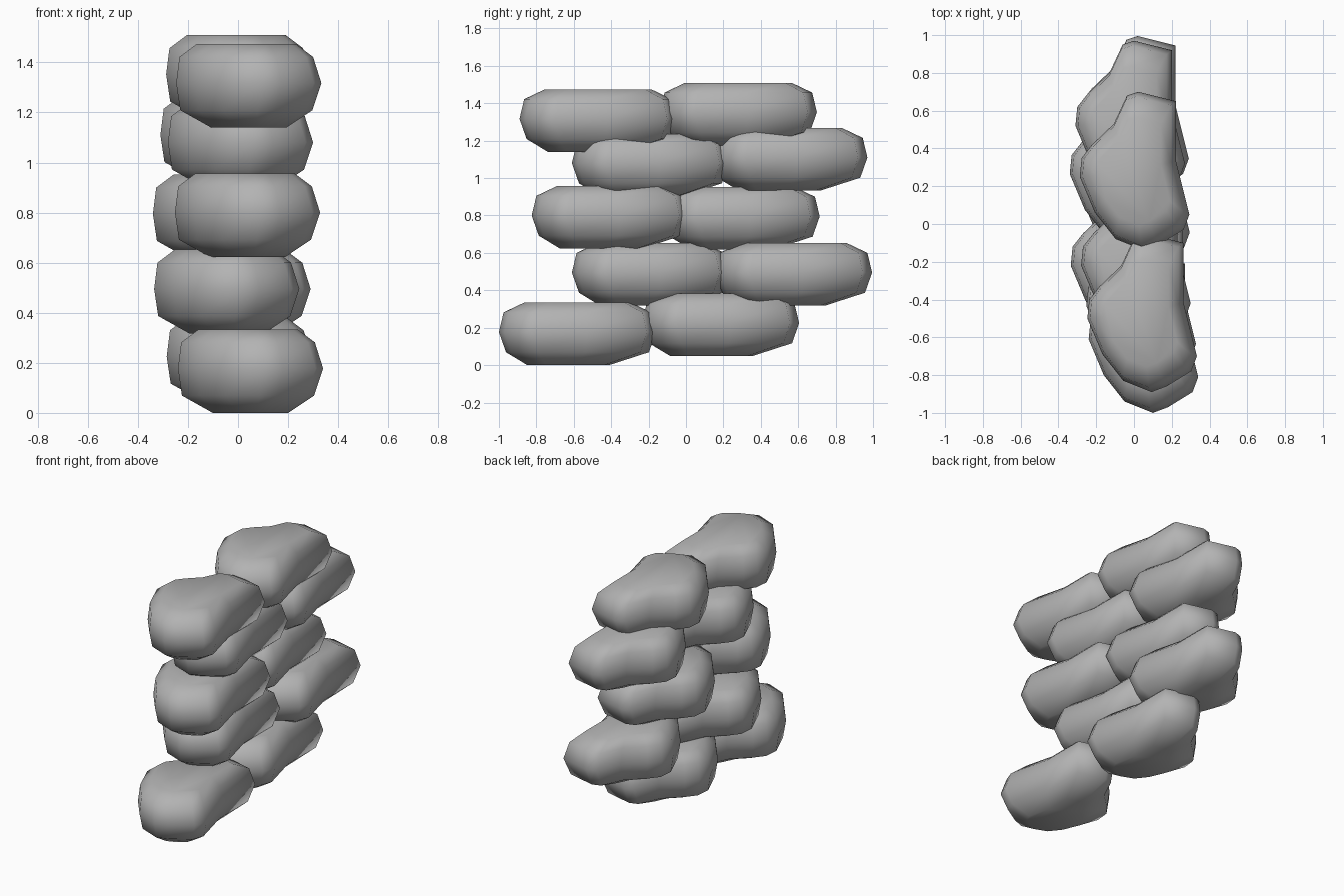
import bpy
import bmesh

cube = bpy.data.objects.get("Cube")
if cube:
    bpy.data.objects.remove(cube, do_unlink=True)

grey = bpy.data.materials.new("sandbag_grey")
grey.use_nodes = True
colour = (0.45, 0.45, 0.45, 1)
grey.diffuse_color = colour
grey.node_tree.nodes["Principled BSDF"].inputs["Base Color"].default_value = colour

# Plan outline of one slumped bag at its widest level
OUTLINE = [
    (0.05, -0.42), (0.13, -0.39), (0.26, -0.31), (0.29, -0.23),
    (0.22, 0.05), (0.22, 0.37), (0.02, 0.42), (-0.04, 0.40),
    (-0.11, 0.25), (-0.225, 0.14), (-0.28, 0.07), (-0.29, -0.03),
    (-0.21, -0.22), (-0.10, -0.36),
]
# Height, x scale, y scale, x shift, y shift of each layer of the bag
LAYERS = [
    (-0.167, 0.52, 0.52, 0.0, -0.05),
    (-0.098, 0.91, 0.91, -0.01, 0.0),
    (0.01, 1.0, 1.0, 0.0, 0.0),
    (0.115, 0.92, 0.94, -0.01, 0.0),
    (0.167, 0.68, 0.68, -0.01, 0.0),
]


def make_bag_mesh():
    bm = bmesh.new()
    rings = [[bm.verts.new((x * sx + dx, y * sy + dy, z)) for x, y in OUTLINE]
             for z, sx, sy, dx, dy in LAYERS]
    count = len(OUTLINE)
    for low, high in zip(rings, rings[1:]):
        for i in range(count):
            j = (i + 1) % count
            bm.faces.new((low[i], low[j], high[j], high[i]))
    bm.faces.new(list(reversed(rings[0])))
    bm.faces.new(rings[-1])
    for face in bm.faces:
        face.smooth = True
    mesh = bpy.data.meshes.new("sandbag")
    bm.to_mesh(mesh)
    bm.free()
    mesh.materials.append(grey)
    return mesh


# Staggered courses: front and back bag centres, bottom to top
COURSES = [
    ((0.05, -0.58, 0.167), (0.005, 0.185, 0.215)),
    ((-0.045, -0.19, 0.485), (0.0, 0.575, 0.485)),
    ((0.038, -0.405, 0.79), (-0.05, 0.295, 0.785)),
    ((0.01, -0.19, 1.07), (-0.02, 0.55, 1.1)),
    ((0.043, -0.47, 1.307), (0.003, 0.28, 1.342)),
]
bag_mesh = make_bag_mesh()
for number, course in enumerate(COURSES, 1):
    for side, centre in zip(("front", "back"), course):
        bag = bpy.data.objects.new(f"sandbag_{side}_{number}", bag_mesh)
        bag.location = centre
        bpy.context.collection.objects.link(bag)
